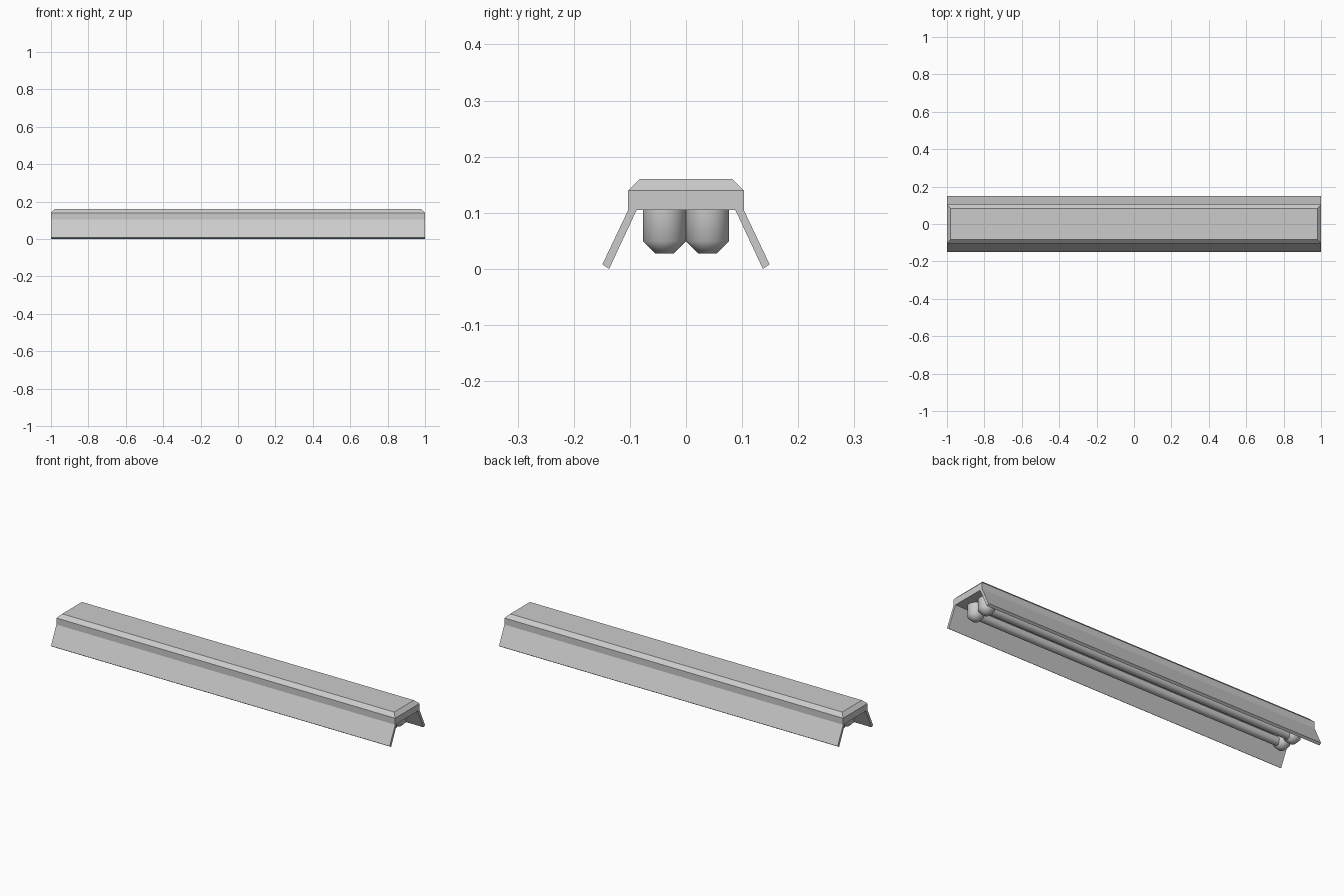
import bpy, bmesh
from mathutils import Matrix

if "Cube" in bpy.data.objects:
    bpy.data.objects.remove(bpy.data.objects["Cube"])

TOP, UNDER = 0.16, 0.105


def finish(bm, name, smooth=False):
    bmesh.ops.recalc_face_normals(bm, faces=bm.faces)
    mesh = bpy.data.meshes.new(name)
    bm.to_mesh(mesh)
    bm.free()
    obj = bpy.data.objects.new(name, mesh)
    bpy.context.collection.objects.link(obj)
    if smooth:
        bpy.ops.object.select_all(action='DESELECT')
        obj.select_set(True)
        bpy.context.view_layer.objects.active = obj
        bpy.ops.object.shade_smooth_by_angle(angle=0.9)
    return obj


def lofted(name, rings, smooth=False):
    """Skin a closed solid over matching rings of points."""
    bm = bmesh.new()
    loops = [[bm.verts.new(p) for p in ring] for ring in rings]
    n = len(loops[0])
    for a, b in zip(loops, loops[1:]):
        for i in range(n):
            j = (i + 1) % n
            bm.faces.new((a[i], a[j], b[j], b[i]))
    bm.faces.new(loops[0])
    bm.faces.new(loops[-1])
    return finish(bm, name, smooth)


def rect(x, y, z):
    return [(-x, -y, z), (x, -y, z), (x, y, z), (-x, y, z)]


# Housing with chamfered top rim
lofted("housing", [rect(1, 0.103, UNDER), rect(1, 0.103, 0.14),
                   rect(0.98, 0.083, TOP)])

# Splayed reflector flaps along both sides
flap = [(0.103, UNDER), (0.088, UNDER), (0.137, 0.0), (0.149, 0.008)]
for side, label in ((-1, "front"), (1, "back")):
    lofted(label + "_reflector",
           [[(x, side * y, z) for y, z in flap] for x in (-1, 1)])

R = 0.0385
for side, label in ((-1, "front"), (1, "back")):
    y = side * R
    # Lamp holders: upright round sockets with a bevelled lower rim
    for end, end_label in ((-1, "left"), (1, "right")):
        bm = bmesh.new()
        depth = UNDER - 0.027
        bmesh.ops.create_cone(
            bm, cap_ends=True, segments=32, radius1=R, radius2=R, depth=depth,
            matrix=Matrix.Translation((end * 0.92, y, 0.027 + depth / 2)))
        rim = [e for e in bm.edges if all(v.co.z < 0.03 for v in e.verts)]
        bmesh.ops.bevel(bm, geom=rim, offset=0.0225, segments=1,
                        affect='EDGES')
        finish(bm, f"{label}_{end_label}_lamp_holder", True)

    # Fluorescent tube between the holders
    bm = bmesh.new()
    bmesh.ops.create_cone(
        bm, cap_ends=True, segments=32, radius1=0.022, radius2=0.022,
        depth=1.84,
        matrix=Matrix.Translation((0, y, 0.06)) @ Matrix.Rotation(1.5707963, 4, 'Y'))
    finish(bm, label + "_tube", True)
